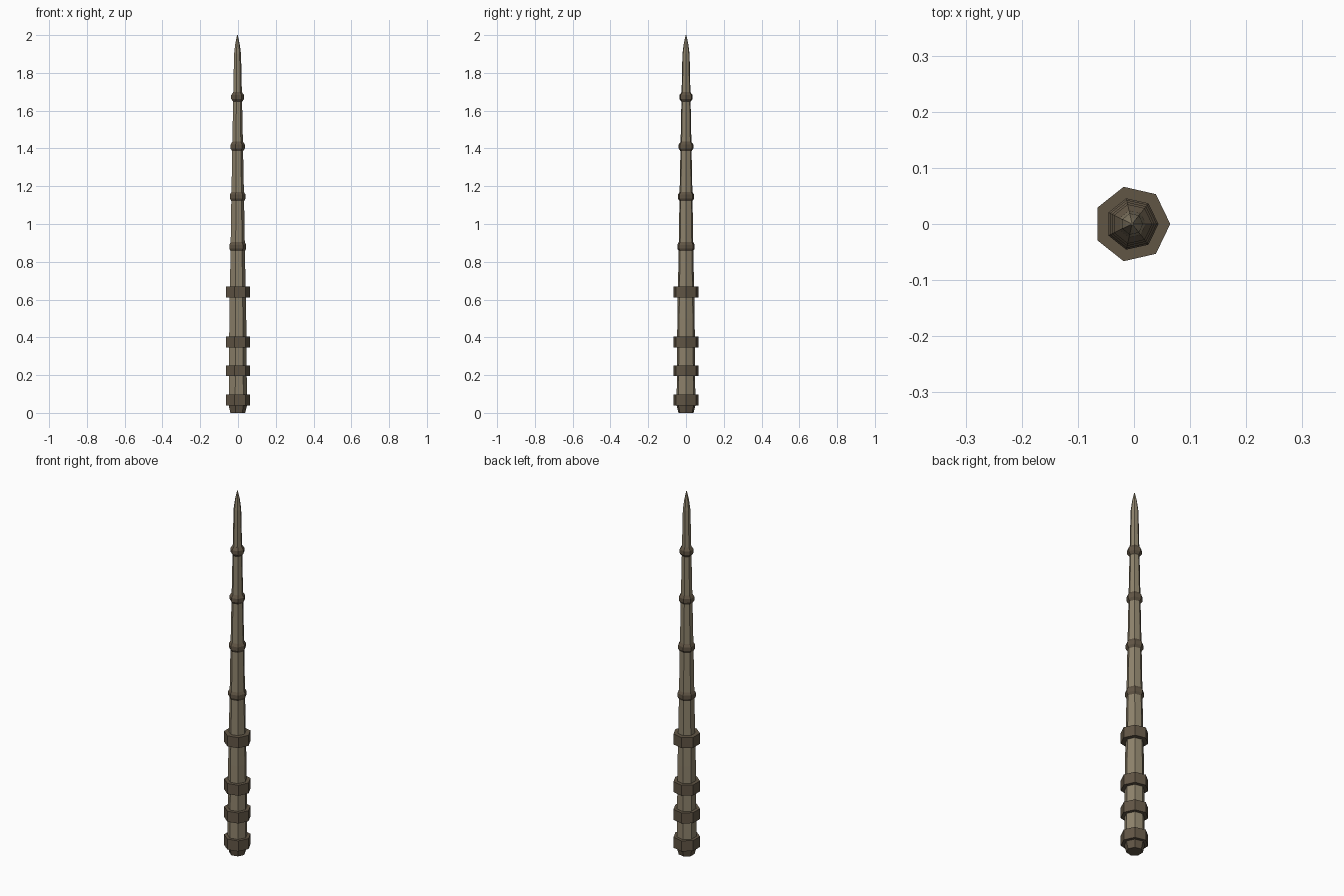
import bpy, bmesh
from math import cos, sin, tau

if "Cube" in bpy.data.objects:
    bpy.data.objects.remove(bpy.data.objects["Cube"])

SIDES = 7
CX = -0.0034  # keeps the seven-sided outline centred on x = 0


def material(name, rgb):
    m = bpy.data.materials.new(name)
    m.diffuse_color = (*rgb, 1)
    m.use_nodes = True
    m.node_tree.nodes["Principled BSDF"].inputs["Base Color"].default_value = m.diffuse_color
    return m


light_wood = material("light_wood", (0.27, 0.225, 0.15))
dark_wood = material("dark_wood", (0.12, 0.092, 0.06))


def turned(name, profile, mat):
    """Seven-sided solid from (radius, height) pairs, capped at both ends."""
    bm = bmesh.new()
    rings = [[bm.verts.new((CX + r * cos(tau * i / SIDES), r * sin(tau * i / SIDES), z))
              for i in range(SIDES)] for r, z in profile]
    for a, b in zip(rings, rings[1:]):
        for i in range(SIDES):
            j = (i + 1) % SIDES
            bm.faces.new((a[i], a[j], b[j], b[i]))
    bm.faces.new(rings[0][::-1])
    bm.faces.new(rings[-1])
    mesh = bpy.data.meshes.new(name)
    bm.to_mesh(mesh)
    bm.free()
    mesh.materials.append(mat)
    ob = bpy.data.objects.new(name, mesh)
    bpy.context.collection.objects.link(ob)
    return ob


# Tapered shaft with pointed tip
turned("shaft", [(0.051, 0.04), (0.047, 0.5), (0.041, 0.8), (0.036, 1.1), (0.031, 1.35),
                 (0.026, 1.6), (0.0195, 1.9), (0.012, 1.955), (0.002, 2.0)], light_wood)

# Chamfered foot
turned("foot", [(0.041, 0.0), (0.051, 0.04)], dark_wood)

# Wide square-edged grip bands
for n, z in enumerate((0.069, 0.223, 0.376, 0.639), 1):
    turned(f"grip_band_{n}", [(0.068, z - 0.029), (0.068, z + 0.029)], dark_wood)

# Chamfered knots on the upper shaft
for n, (z, r, s) in enumerate(((0.88, 0.047, 0.038), (1.145, 0.044, 0.034),
                               (1.41, 0.040, 0.029), (1.672, 0.036, 0.024)), 1):
    turned(f"knot_{n}", [(s, z - 0.026), (r, z - 0.010), (r, z + 0.010), (s, z + 0.026)], dark_wood)
